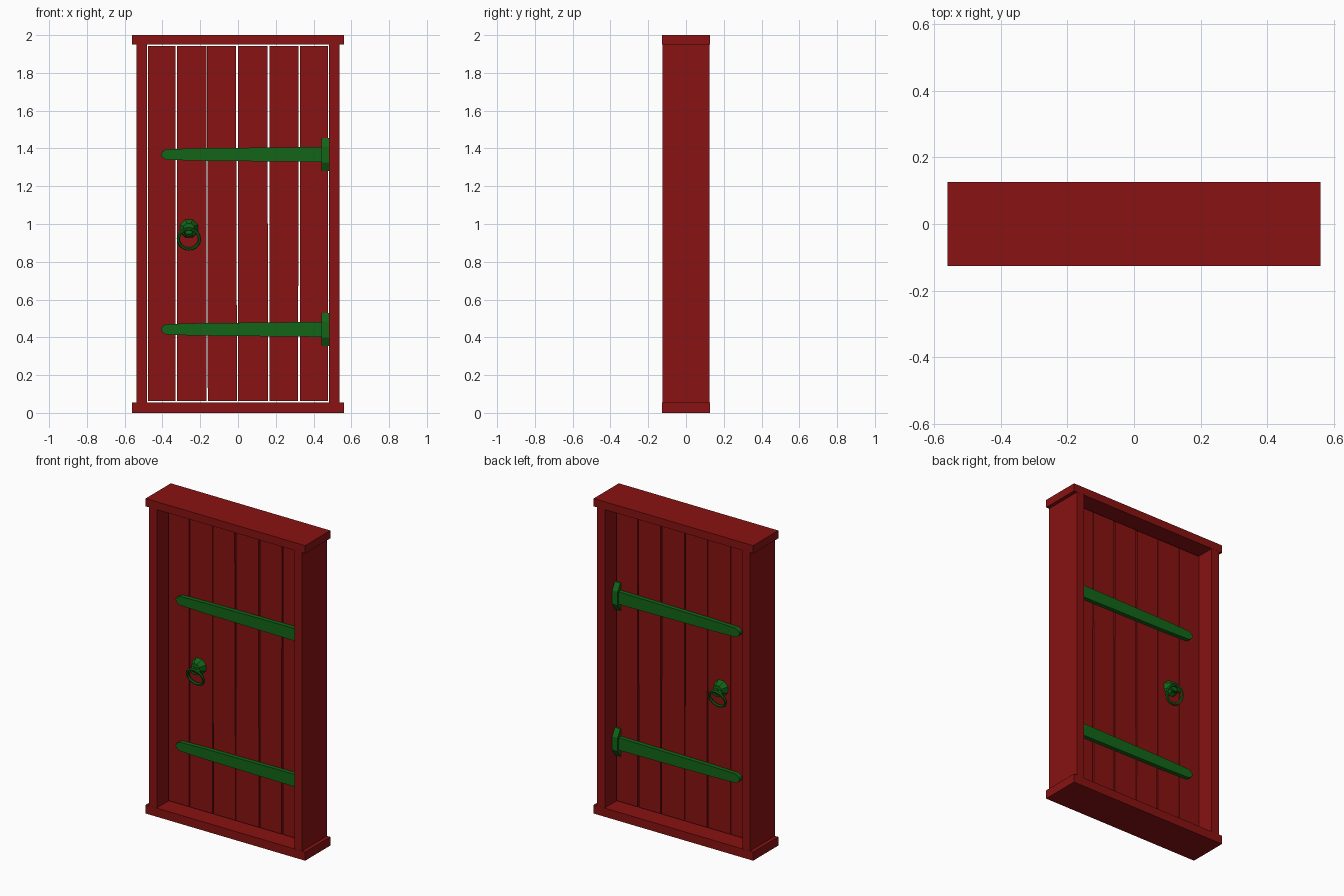
import bpy, bmesh, math
from mathutils import Matrix

if "Cube" in bpy.data.objects:
    bpy.data.objects.remove(bpy.data.objects["Cube"])


def material(name, colour):
    m = bpy.data.materials.new(name)
    m.diffuse_color = (*colour, 1)
    m.use_nodes = True
    m.node_tree.nodes["Principled BSDF"].inputs["Base Color"].default_value = m.diffuse_color
    return m


RED = material("dark red wood", (0.25, 0.006, 0.006))
GREEN = material("green iron", (0.006, 0.13, 0.009))
FACE = 0.018          # half thickness of the door leaf


def finish(name, bm, mat, mirror_y=False):
    bmesh.ops.recalc_face_normals(bm, faces=bm.faces)
    me = bpy.data.meshes.new(name)
    bm.to_mesh(me)
    bm.free()
    me.materials.append(mat)
    ob = bpy.data.objects.new(name, me)
    bpy.context.collection.objects.link(ob)
    if mirror_y:
        mod = ob.modifiers.new("both faces", 'MIRROR')
        mod.use_axis = (False, True, False)
        mod.use_mirror_merge = False
    return ob


def prism(name, pts, axis, a, b, mat, mirror_y=False):
    """Extrude a 2D outline: axis 'y' takes (x, z), axis 'x' takes (y, z)."""
    bm = bmesh.new()
    place = (lambda p, t: (p[0], t, p[1])) if axis == 'y' else (lambda p, t: (t, p[0], p[1]))
    lo = [bm.verts.new(place(p, a)) for p in pts]
    hi = [bm.verts.new(place(p, b)) for p in pts]
    bm.faces.new(lo)
    bm.faces.new(hi)
    for i in range(len(pts)):
        j = (i + 1) % len(pts)
        bm.faces.new((lo[i], lo[j], hi[j], hi[i]))
    return finish(name, bm, mat, mirror_y)


def box(name, x0, x1, z0, z1, depth, mat):
    prism(name, [(x0, z0), (x1, z0), (x1, z1), (x0, z1)], 'y', -depth, depth, mat)


# Frame
box("sill", -0.56, 0.56, 0, 0.055, 0.126, RED)
box("lintel", -0.56, 0.56, 1.95, 2.0, 0.126, RED)
box("left_post", -0.537, -0.483, 0.055, 1.95, 0.125, RED)
box("right_post", 0.483, 0.537, 0.055, 1.95, 0.125, RED)

# Six door planks with slightly uneven gaps (top edge x, bottom edge x)
joints = [(-0.479, -0.479), (-0.327, -0.327), (-0.166, -0.164), (-0.006, -0.003),
          (0.161, 0.163), (0.324, 0.323), (0.479, 0.479)]
gaps = [(0.003, 0.003), (0.003, 0.003), (0.002, 0.004), (0.005, 0.002),
        (0.006, 0.003), (0.003, 0.005), (0.003, 0.003)]
for i in range(6):
    (lt, lb), (rt, rb) = joints[i], joints[i + 1]
    (glt, glb), (grt, grb) = gaps[i], gaps[i + 1]
    prism(f"plank_{i + 1}", [(lb + glb, 0.063), (rb - grb, 0.063),
                             (rt - grt, 1.943), (lt + glt, 1.943)], 'y', -FACE, FACE, RED)

# Hinges on both faces: tapered strap and wedge-shaped end plate
for label, z in (("lower", 0.442), ("upper", 1.368)):
    outline = [(0.48, z - 0.04), (0.48, z + 0.04), (-0.2, z + 0.033), (-0.38, z + 0.028),
               (-0.402, z + 0.014), (-0.408, z), (-0.402, z - 0.014),
               (-0.38, z - 0.028), (-0.2, z - 0.033)]
    prism(f"{label}_hinge_strap", outline, 'y', -FACE - 0.026, -FACE + 0.002, GREEN, True)
    plate = [(-FACE + 0.002, z - 0.088), (-FACE - 0.008, z - 0.088), (-FACE - 0.035, z - 0.042),
             (-FACE - 0.035, z + 0.042), (-FACE - 0.008, z + 0.088), (-FACE + 0.002, z + 0.088)]
    prism(f"{label}_hinge_plate", plate, 'x', 0.443, 0.481, GREEN, True)

# Handle mount: faceted boss on both faces
bm = bmesh.new()
bmesh.ops.create_cone(bm, cap_ends=True, segments=8, radius1=0.053, radius2=0.03, depth=0.04,
                      matrix=Matrix.Translation((-0.26, -FACE - 0.018, 0.976))
                      @ Matrix.Rotation(math.pi / 2, 4, 'X') @ Matrix.Rotation(math.pi / 8, 4, 'Z'))
finish("handle_mount", bm, GREEN, True)


def ring(name, centre, major, minor, tilt, squash=1.0, n=20, m=6):
    """Torus facing the viewer, leaning about x by tilt."""
    bm = bmesh.new()
    rows = []
    for i in range(n):
        a = math.tau * i / n
        row = []
        for j in range(m):
            b = math.tau * j / m
            r = major + minor * math.cos(b)
            row.append(bm.verts.new((r * math.cos(a), minor * math.sin(b), r * math.sin(a) * squash)))
        rows.append(row)
    for i in range(n):
        for j in range(m):
            p, q, k = rows[i], rows[(i + 1) % n], (j + 1) % m
            bm.faces.new((p[j], q[j], q[k], p[k]))
    bm.transform(Matrix.Translation(centre) @ Matrix.Rotation(tilt, 4, 'X'))
    finish(name, bm, GREEN, True)


# Pull ring hanging from a small loop on the mount
ring("pull_ring", (-0.26, -FACE - 0.038, 0.921), 0.056, 0.0085, math.radians(20))
ring("ring_loop", (-0.26, -FACE - 0.04, 0.958), 0.032, 0.008, 0.0, 0.6, 12)
